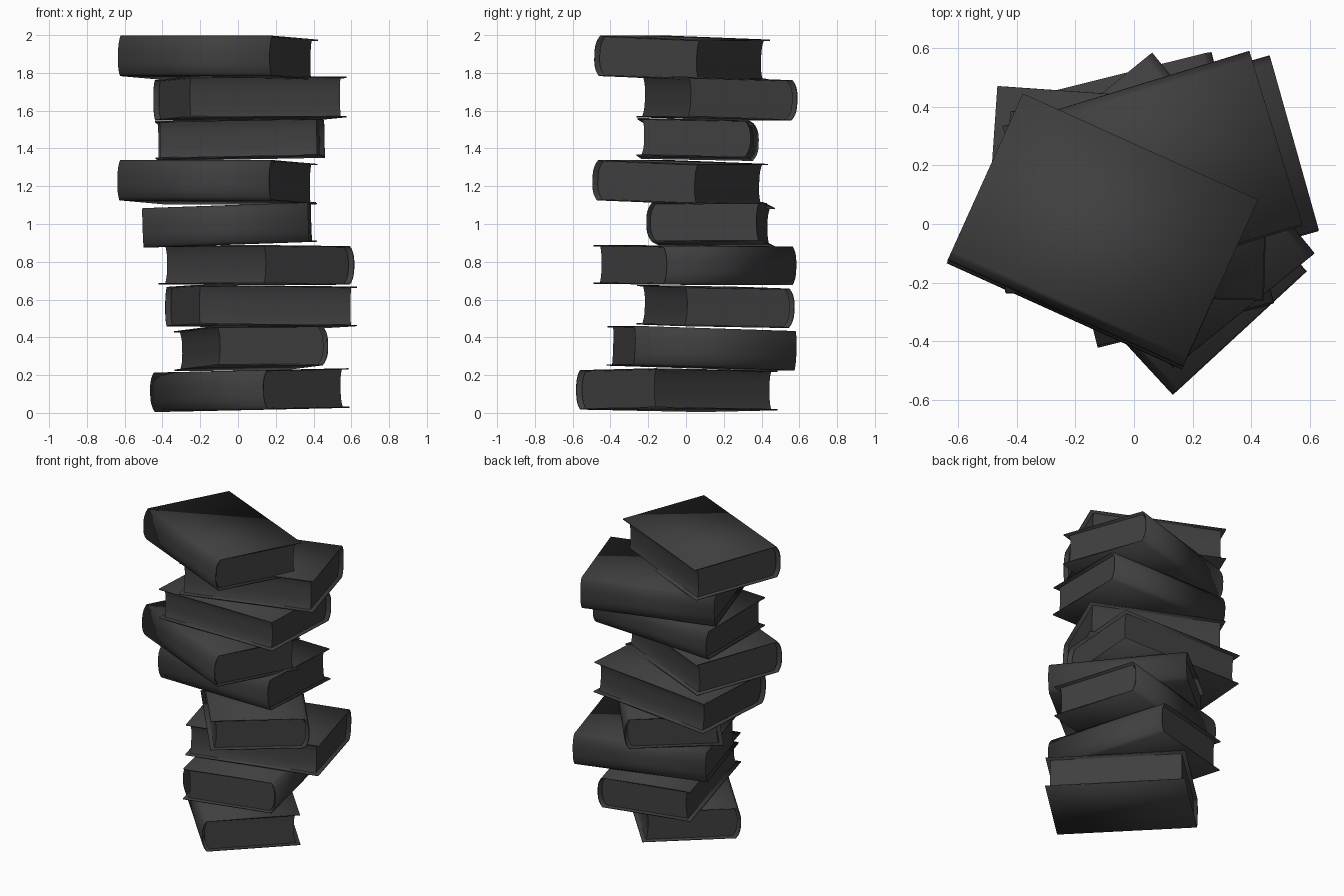
import bpy
import bmesh
from mathutils import Matrix, Vector
from math import radians, cos, sin

cube = bpy.data.objects.get("Cube")
if cube:
    bpy.data.objects.remove(cube, do_unlink=True)

WIDTH, LENGTH = 0.62, 0.88       # cover size: spine to fore edge, along spine
BOARD = 0.007                    # cover thickness
BULGE = 0.028                    # how far the spine rounds outward
OVERHANG = 0.025                 # cover past the pages

mat = bpy.data.materials.new("charcoal grey")
mat.use_nodes = True
colour = (0.05, 0.05, 0.05, 1)
mat.diffuse_color = colour
bsdf = mat.node_tree.nodes["Principled BSDF"]
bsdf.inputs["Base Color"].default_value = colour
bsdf.inputs["Roughness"].default_value = 0.8


def spine_curve(x, half, bulge, steps=14):
    """Rounded line from top to bottom, bulging towards -x."""
    rows = [1 - 2 * i / steps for i in range(steps + 1)]
    return [(x + bulge * abs(s) ** 3, half * s) for s in rows]


def extrude_profile(name, points, length, matrix, closed):
    """Sweep an x-z profile along y, as a sheet or a capped solid."""
    bm = bmesh.new()
    front, back = ([bm.verts.new((x, side * length / 2, z)) for x, z in points]
                   for side in (-1, 1))
    count = len(points)
    for i in range(count if closed else count - 1):
        j = (i + 1) % count
        bm.faces.new((front[i], front[j], back[j], back[i]))
    if closed:
        bm.faces.new(front)
        bm.faces.new(back[::-1])
    bmesh.ops.recalc_face_normals(bm, faces=bm.faces)
    mesh = bpy.data.meshes.new(name)
    bm.to_mesh(mesh)
    bm.free()
    mesh.materials.append(mat)
    obj = bpy.data.objects.new(name, mesh)
    bpy.context.collection.objects.link(obj)
    obj.matrix_world = matrix
    bpy.ops.object.select_all(action='DESELECT')
    obj.select_set(True)
    bpy.context.view_layer.objects.active = obj
    bpy.ops.object.shade_smooth_by_angle(angle=radians(25))
    return obj


def add_book(number, centre, spine_angle, slope, thick):
    # Place the book: spine faces spine_angle, slope is the lean in x and y
    up = Vector((-slope[0], -slope[1], 1)).normalized()
    fore = -Vector((cos(radians(spine_angle)), sin(radians(spine_angle)), 0))
    fore = (fore - up * fore.dot(up)).normalized()
    axes = Matrix((fore, up.cross(fore), up)).transposed().to_4x4()
    matrix = Matrix.Translation(centre) @ axes

    # Cover: top board, rounded spine and bottom board in one bent sheet
    half = thick / 2 - BOARD / 2
    edge = WIDTH / 2
    sheet = [(edge, half)] + spine_curve(-edge + BOARD / 2, half, BULGE) + [(edge, -half)]
    cover = extrude_profile(f"book_{number}_cover", sheet, LENGTH, matrix, False)
    solid = cover.modifiers.new("board thickness", 'SOLIDIFY')
    solid.thickness = BOARD
    solid.offset = 0

    # Pages: round at the spine, hollow at the fore edge
    half = thick / 2 - BOARD
    hollow = spine_curve(edge - OVERHANG - 0.012, half, 0.012)
    block = spine_curve(-edge + 0.02, half, BULGE) + hollow[::-1]
    extrude_profile(f"book_{number}_pages", block, LENGTH - 2 * OVERHANG, matrix, True)


# Stack from the floor up: centre, spine direction, lean, thickness
books = [
    ((0.061, -0.048, 0.120), 222.7, (0.022, 0), 0.21),
    ((0.07, 0.083, 0.342), 14, (0.01, -0.03), 0.21),
    ((0.122, 0.157, 0.563), 105.7, (-0.005, -0.02), 0.21),
    ((0.098, 0.047, 0.782), 39, (-0.005, -0.008), 0.205),
    ((-0.045, 0.13, 0.995), 266, (0.035, 0), 0.21),
    ((-0.11, -0.032, 1.222), 245.7, (-0.015, -0.033), 0.215),
    ((0.01, 0.063, 1.447), 88.4, (0.018, -0.02), 0.20),
    ((0.063, 0.165, 1.663), 107, (0.009, -0.029), 0.215),
    ((-0.107, -0.022, 1.880), 245.7, (-0.015, -0.033), 0.215),
]
for index, book in enumerate(books, 1):
    add_book(index, *book)
